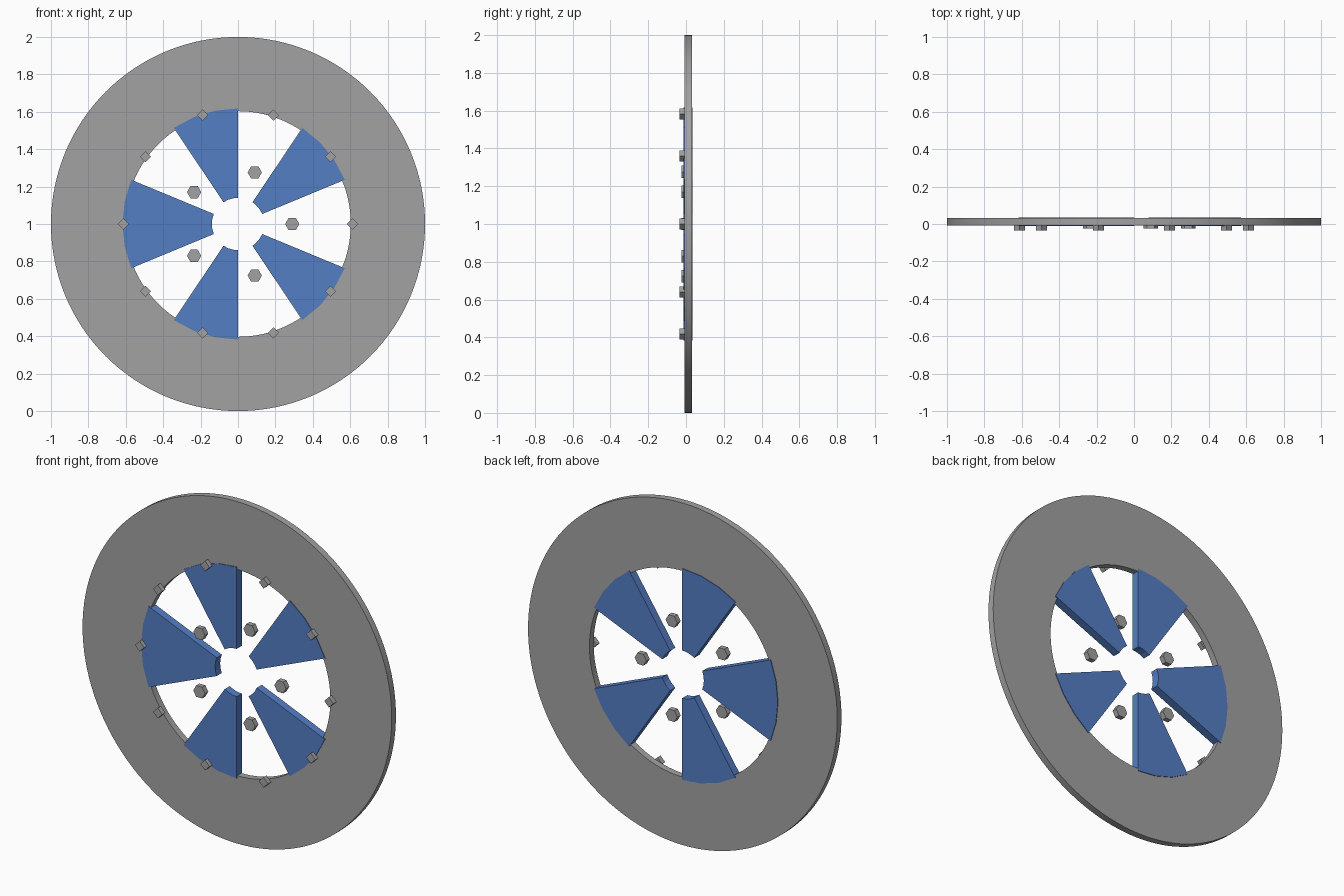
import bpy, bmesh, math
from math import cos, sin, radians

if "Cube" in bpy.data.objects:
    bpy.data.objects.remove(bpy.data.objects["Cube"])


def material(name, color):
    m = bpy.data.materials.new(name)
    m.diffuse_color = (*color, 1)
    m.use_nodes = True
    m.node_tree.nodes["Principled BSDF"].inputs["Base Color"].default_value = m.diffuse_color
    return m


GREY = material("steel grey", (0.36, 0.36, 0.36))
BLUE = material("spoke blue", (0.09, 0.21, 0.56))
CZ = 1.0  # wheel centre height


def make(name, bm, mat, smooth=False):
    bmesh.ops.recalc_face_normals(bm, faces=bm.faces)
    me = bpy.data.meshes.new(name)
    bm.to_mesh(me)
    bm.free()
    me.materials.append(mat)
    ob = bpy.data.objects.new(name, me)
    bpy.context.collection.objects.link(ob)
    if smooth:
        bpy.context.view_layer.objects.active = ob
        ob.select_set(True)
        bpy.ops.object.shade_smooth_by_angle(angle=radians(30))
        ob.select_set(False)
    return ob


def arc_solid(name, r0, r1, y0, y1, angles, mat, closed=False, smooth=False):
    """Sweep a rectangular section round the wheel axis through the angles."""
    bm = bmesh.new()
    rings = [[bm.verts.new((r * cos(a), y, CZ + r * sin(a)))
              for r, y in ((r0, y0), (r1, y0), (r1, y1), (r0, y1))]
             for a in map(radians, angles)]
    n = len(rings)
    for i in range(n if closed else n - 1):
        a, b = rings[i], rings[(i + 1) % n]
        for k in range(4):
            bm.faces.new((a[k], a[(k + 1) % 4], b[(k + 1) % 4], b[k]))
    if not closed:
        bm.faces.new(rings[0])
        bm.faces.new(rings[-1])
    return make(name, bm, mat, smooth)


def prism(name, sides, radius, dist, angle, y0, y1):
    """Small bolt head along y, set at a polar position on the wheel."""
    cx, cz = dist * cos(radians(angle)), CZ + dist * sin(radians(angle))
    bm = bmesh.new()
    ends = [[bm.verts.new((cx + radius * cos(2 * math.pi * k / sides), y,
                           cz + radius * sin(2 * math.pi * k / sides)))
             for k in range(sides)] for y in (y0, y1)]
    for e in ends:
        bm.faces.new(e)
    for k in range(sides):
        j = (k + 1) % sides
        bm.faces.new((ends[0][k], ends[0][j], ends[1][j], ends[1][k]))
    return make(name, bm, GREY)


# outer rim
arc_solid("rim_ring", 0.603, 1.0, -0.008, 0.031,
          [i * 360 / 128 for i in range(128)], GREY, True, True)

# five wedge spokes, ends falling on 1/32 turn steps
STEP = 360 / 32
for i, (s, e) in enumerate(((2, 5), (8, 11), (14, 18), (21, 24), (27, 30))):
    arc_solid(f"spoke_{i + 1}", 0.14, 0.618, -0.012, 0.035,
              [k * STEP for k in range(s, e + 1)], BLUE)

# five hexagonal lug nuts between the spokes
for i in range(5):
    prism(f"lug_nut_{i + 1}", 6, 0.038, 0.29, i * 72, -0.024, 0.006)

# ten square rim bolts
for i in range(10):
    prism(f"rim_bolt_{i + 1}", 4, 0.03, 0.612, i * 36, -0.035, -0.006)
